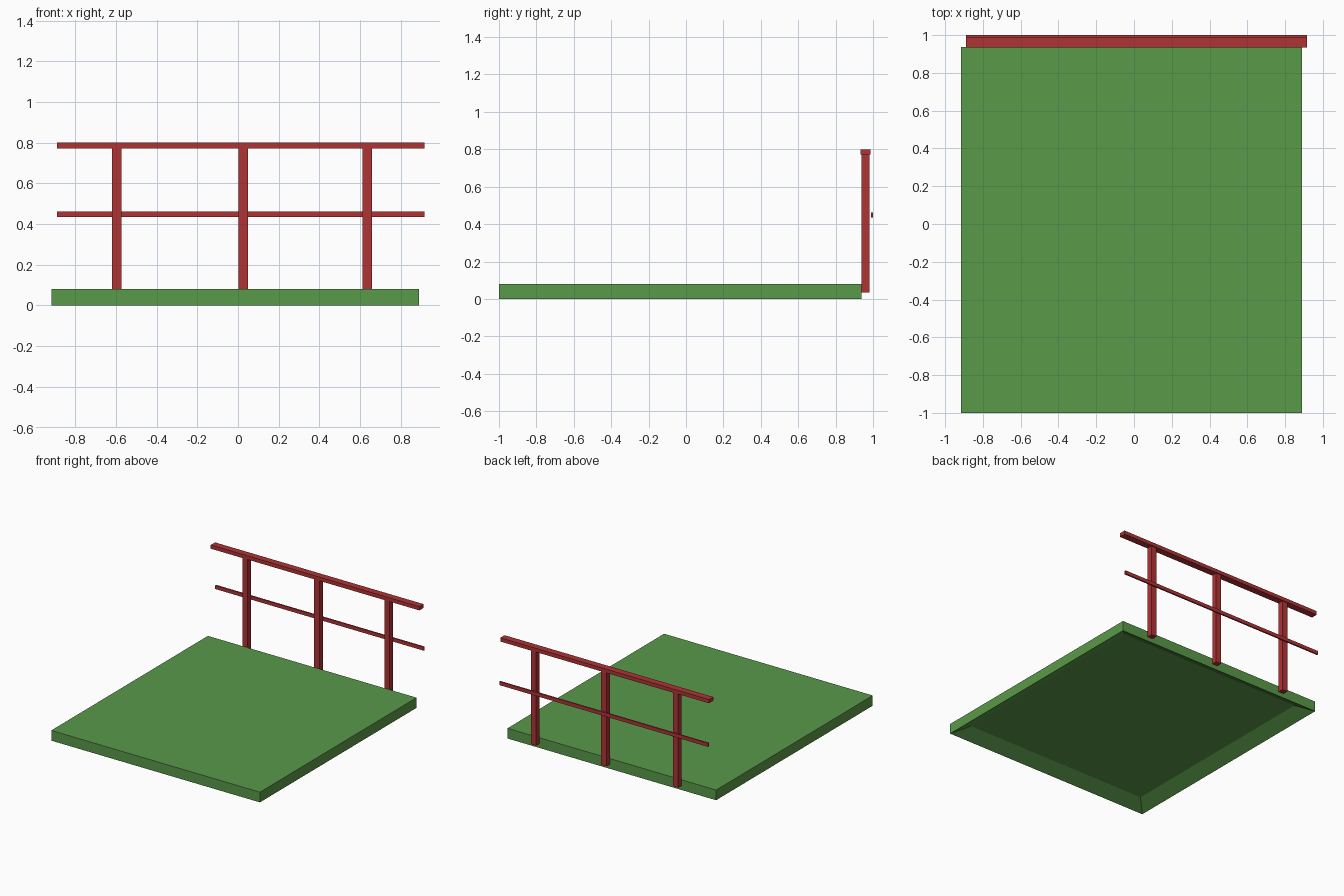
import bpy
import bmesh
from mathutils import Vector

cube = bpy.data.objects.get("Cube")
if cube:
    bpy.data.objects.remove(cube, do_unlink=True)


def make_material(name, color):
    mat = bpy.data.materials.new(name)
    mat.use_nodes = True
    mat.diffuse_color = color
    mat.node_tree.nodes["Principled BSDF"].inputs["Base Color"].default_value = color
    return mat


def make_box(name, low, high, mat, recess=None):
    """Box between two corners; recess = (inset, depth) of a sloped hollow below."""
    low, high = Vector(low), Vector(high)
    bm = bmesh.new()
    bmesh.ops.create_cube(bm, size=1)
    for v in bm.verts:
        v.co = (low + high) / 2 + v.co * (high - low)
    if recess:
        bm.normal_update()
        bottom = [f for f in bm.faces if f.normal.z < -0.5]
        inset, depth = recess
        bmesh.ops.inset_region(bm, faces=bottom, thickness=inset)
        for v in bottom[0].verts:
            v.co.z += depth
    mesh = bpy.data.meshes.new(name)
    bm.to_mesh(mesh)
    bm.free()
    mesh.materials.append(mat)
    obj = bpy.data.objects.new(name, mesh)
    bpy.context.collection.objects.link(obj)
    return obj


green = make_material("grass_green", (0.102, 0.319, 0.068, 1))
red = make_material("railing_red", (0.434, 0.033, 0.036, 1))

# Platform with a shallow sloped hollow underneath
make_box("platform", (-0.917, -1, 0), (0.89, 0.937, 0.08), green, recess=(0.15, 0.055))

# Railing posts, fixed to the back edge of the platform
for side, x in (("right", -0.596), ("middle", 0.026), ("left", 0.635)):
    make_box(side + "_post", (x - 0.023, 0.937, 0.035), (x + 0.023, 0.98, 0.772), red)

# Hand rail on top of the posts, thin middle rail behind them
make_box("hand_rail", (-0.89, 0.934, 0.771), (0.917, 0.987, 0.8), red)
make_box("middle_rail", (-0.89, 0.988, 0.435), (0.917, 1.0, 0.463), red)
